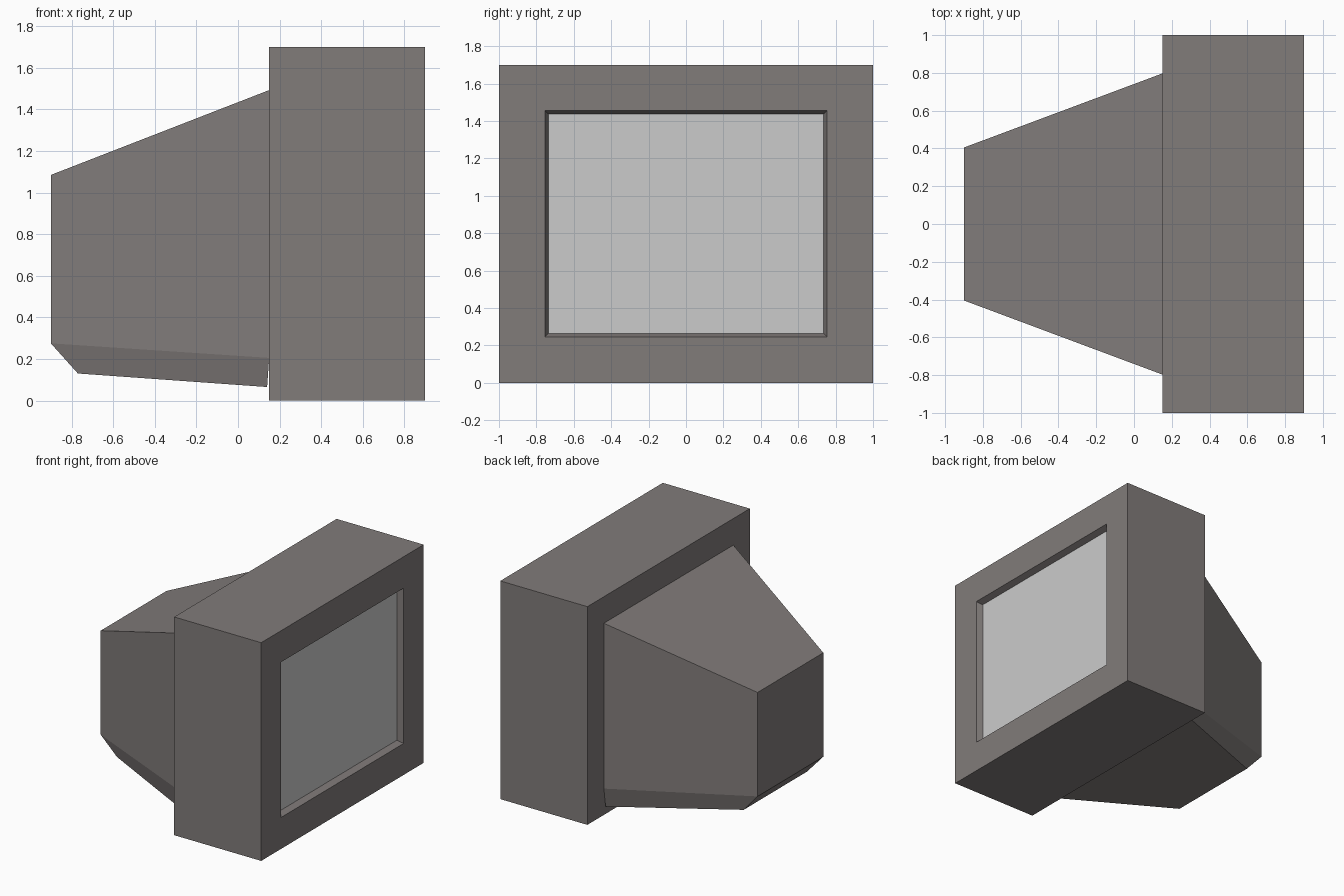
import bpy
import bmesh

if "Cube" in bpy.data.objects:
    bpy.data.objects.remove(bpy.data.objects["Cube"])


def loft(name, rings, cap_start=True, cap_end=True, mat=None):
    """Flat-faced mesh through four-cornered rings."""
    bm = bmesh.new()
    loops = [[bm.verts.new(p) for p in ring] for ring in rings]
    for a, b in zip(loops, loops[1:]):
        for i in range(4):
            j = (i + 1) % 4
            bm.faces.new((a[i], a[j], b[j], b[i]))
    if cap_start:
        bm.faces.new(loops[0][::-1])
    if cap_end:
        bm.faces.new(loops[-1])
    mesh = bpy.data.meshes.new(name)
    bm.to_mesh(mesh)
    bm.free()
    if mat:
        mesh.materials.append(mat)
    obj = bpy.data.objects.new(name, mesh)
    bpy.context.collection.objects.link(obj)
    return obj


def upright(x, inset):
    """Rectangle facing +x, inset from the 2.0 x 1.7 casing outline."""
    y, lo, hi = 1 - inset, inset, 1.7 - inset
    return [(x, -y, lo), (x, y, lo), (x, y, hi), (x, -y, hi)]


def level(back, front):
    """Trapezoid ring from (x, half width, z) at its back and front edges."""
    (xb, yb, zb), (xf, yf, zf) = back, front
    return [(xb, -yb, zb), (xf, -yf, zf), (xf, yf, zf), (xb, yb, zb)]


plastic = bpy.data.materials.new("dark_plastic")
plastic.diffuse_color = (0.22, 0.20, 0.195, 1)
plastic.use_nodes = True
plastic.node_tree.nodes["Principled BSDF"].inputs["Base Color"].default_value = plastic.diffuse_color

# Casing with a tapered recess around the screen
SCREEN_X, SCREEN_INSET = 0.853, 0.264
loft("casing",
     [upright(0.15, 0), upright(0.9, 0), upright(0.9, 0.245),
      upright(SCREEN_X, SCREEN_INSET)],
     cap_end=False, mat=plastic)

# Screen panel at the bottom of the recess
loft("screen", [upright(SCREEN_X, SCREEN_INSET)], cap_start=False)

# Tapered tube housing behind the casing, with a chamfered underside
loft("rear_housing",
     [level((-0.77, 0.39, 0.13), (0.14, 0.79, 0.065)),
      level((-0.9, 0.405, 0.275), (0.15, 0.797, 0.205)),
      level((-0.9, 0.405, 1.085), (0.15, 0.797, 1.493))],
     mat=plastic)
